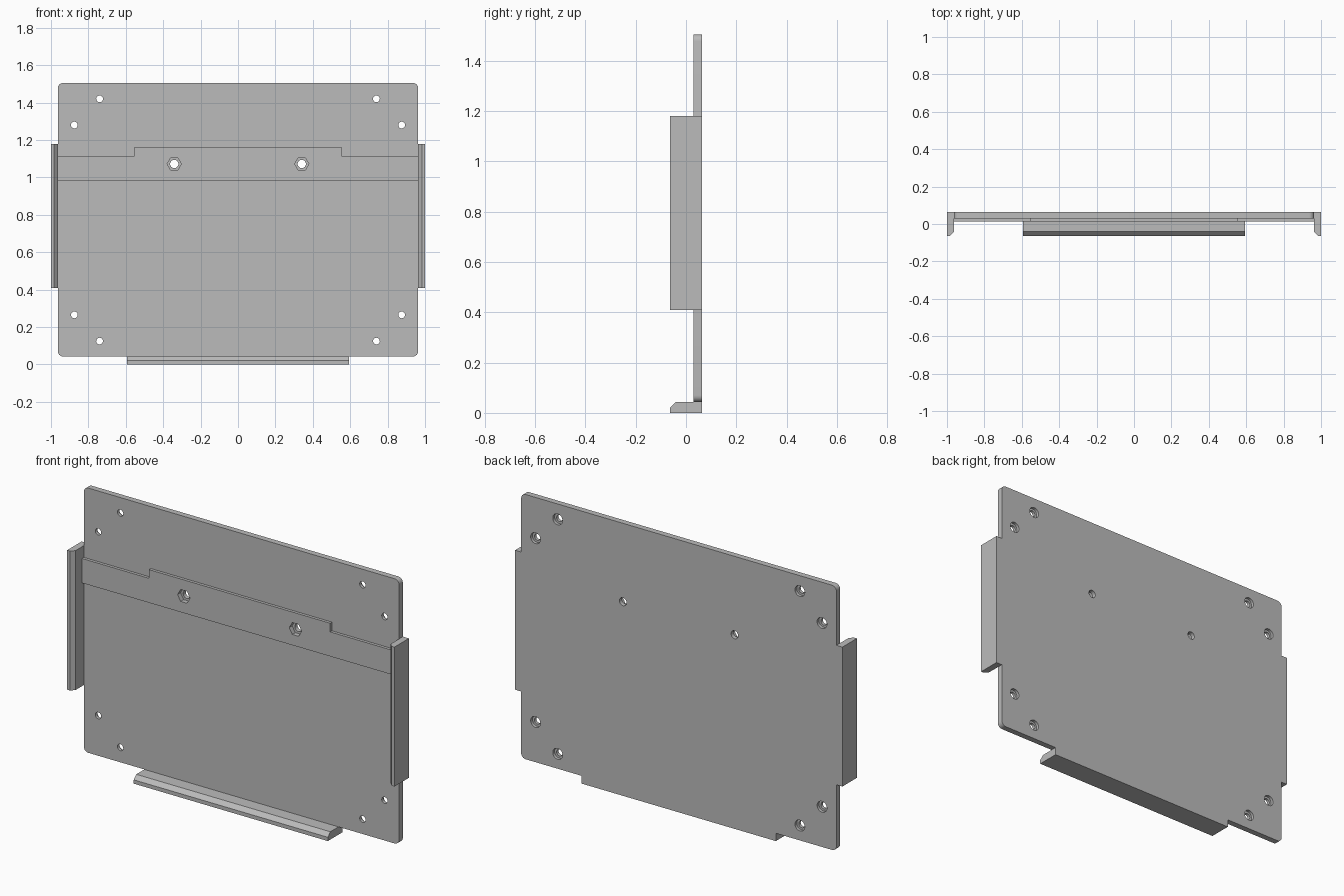
import bpy
import bmesh
from math import cos, sin, pi, radians

cube = bpy.data.objects.get("Cube")
if cube:
    bpy.data.objects.remove(cube, do_unlink=True)

BACK, FRONT, BAND, LIP = 0.063, 0.03, 0.014, -0.063
HALF_W, BOTTOM, TOP = 0.963, 0.043, 1.505

grey = bpy.data.materials.new("plain grey")
grey.use_nodes = True
grey.diffuse_color = (0.5, 0.5, 0.5, 1)
grey.node_tree.nodes["Principled BSDF"].inputs["Base Color"].default_value = (0.5, 0.5, 0.5, 1)


def prism(name, points, start, end, axis="y"):
    """Extrude a 2D outline along one axis; the outline uses the other two in order."""
    place = {"x": lambda u, v, w: (w, u, v),
             "y": lambda u, v, w: (u, w, v),
             "z": lambda u, v, w: (u, v, w)}[axis]
    bm = bmesh.new()
    face = bm.faces.new([bm.verts.new(place(u, v, start)) for u, v in points])
    new = bmesh.ops.extrude_face_region(bm, geom=[face])["geom"]
    shift = place(0, 0, end - start)
    bmesh.ops.translate(bm, vec=shift, verts=[g for g in new if isinstance(g, bmesh.types.BMVert)])
    bmesh.ops.recalc_face_normals(bm, faces=bm.faces)
    mesh = bpy.data.meshes.new(name)
    bm.to_mesh(mesh)
    bm.free()
    mesh.materials.append(grey)
    obj = bpy.data.objects.new(name, mesh)
    bpy.context.collection.objects.link(obj)
    return obj


def ring(x, z, radius, sides=32):
    return [(x + radius * cos(2 * pi * i / sides), z + radius * sin(2 * pi * i / sides))
            for i in range(sides)]


def rounded_rect(x0, x1, z0, z1, r, steps=6):
    points = []
    corners = [(x1 - r, z1 - r), (x0 + r, z1 - r), (x0 + r, z0 + r), (x1 - r, z0 + r)]
    for k, (cx, cz) in enumerate(corners):
        for i in range(steps + 1):
            a = pi / 2 * (k + i / steps)
            points.append((cx + r * cos(a), cz + r * sin(a)))
    return points


def cut(target, cutter):
    cutter.hide_render = True
    mod = target.modifiers.new("cut", "BOOLEAN")
    mod.operation = "DIFFERENCE"
    mod.solver = "EXACT"
    mod.object = cutter
    with bpy.context.temp_override(object=target, active_object=target):
        bpy.ops.object.modifier_apply(modifier=mod.name)
    bpy.data.objects.remove(cutter, do_unlink=True)


# Main plate with rounded corners
plate = prism("back_plate", rounded_rect(-HALF_W, HALF_W, BOTTOM, TOP, 0.027), FRONT, BACK)

# Raised band across the front, stepped up in the middle
band = prism("raised_band", [
    (-HALF_W, 0.98), (HALF_W, 0.98), (HALF_W, 1.115), (0.553, 1.115),
    (0.553, 1.163), (-0.553, 1.163), (-0.553, 1.115), (-HALF_W, 1.115)], BAND, FRONT)

# Side flanges, chamfered on the inner front edge
for side, name in ((1, "left_flange"), (-1, "right_flange")):
    prism(name, [(side * x, y) for x, y in (
        (1, BACK), (1, LIP), (0.983, LIP), (HALF_W, LIP + 0.02), (HALF_W, BACK))],
        0.41, 1.18, axis="z")

# Bottom flange, chamfered on the upper front edge
prism("bottom_flange", [(BACK, 0), (LIP, 0), (LIP, 0.021), (LIP + 0.022, BOTTOM), (BACK, BOTTOM)],
      -0.593, 0.593, axis="x")

# Corner screw holes, counterbored from the back
for sx in (1, -1):
    for x, z in ((0.74, 1.42), (0.875, 1.28), (0.875, 0.265), (0.74, 0.125)):
        cut(plate, prism("screw_hole", ring(sx * x, z, 0.018), 0, 0.1))
        cut(plate, prism("counterbore", ring(sx * x, z, 0.03), BACK - 0.016, 0.1))

    # Hexagonal nut pockets in the band with through holes
    x, z = sx * 0.341, 1.072
    cut(plate, prism("bolt_hole", ring(x, z, 0.022), 0, 0.1))
    cut(band, prism("nut_pocket", ring(x, z, 0.038, 6), 0, 0.05))
    cut(plate, prism("nut_pocket", ring(x, z, 0.038, 6), 0, FRONT + 0.01))

# Smooth the round corners and bores, keep edges sharp
bpy.ops.object.select_all(action="DESELECT")
plate.select_set(True)
bpy.context.view_layer.objects.active = plate
bpy.ops.object.shade_smooth_by_angle(angle=radians(30))
